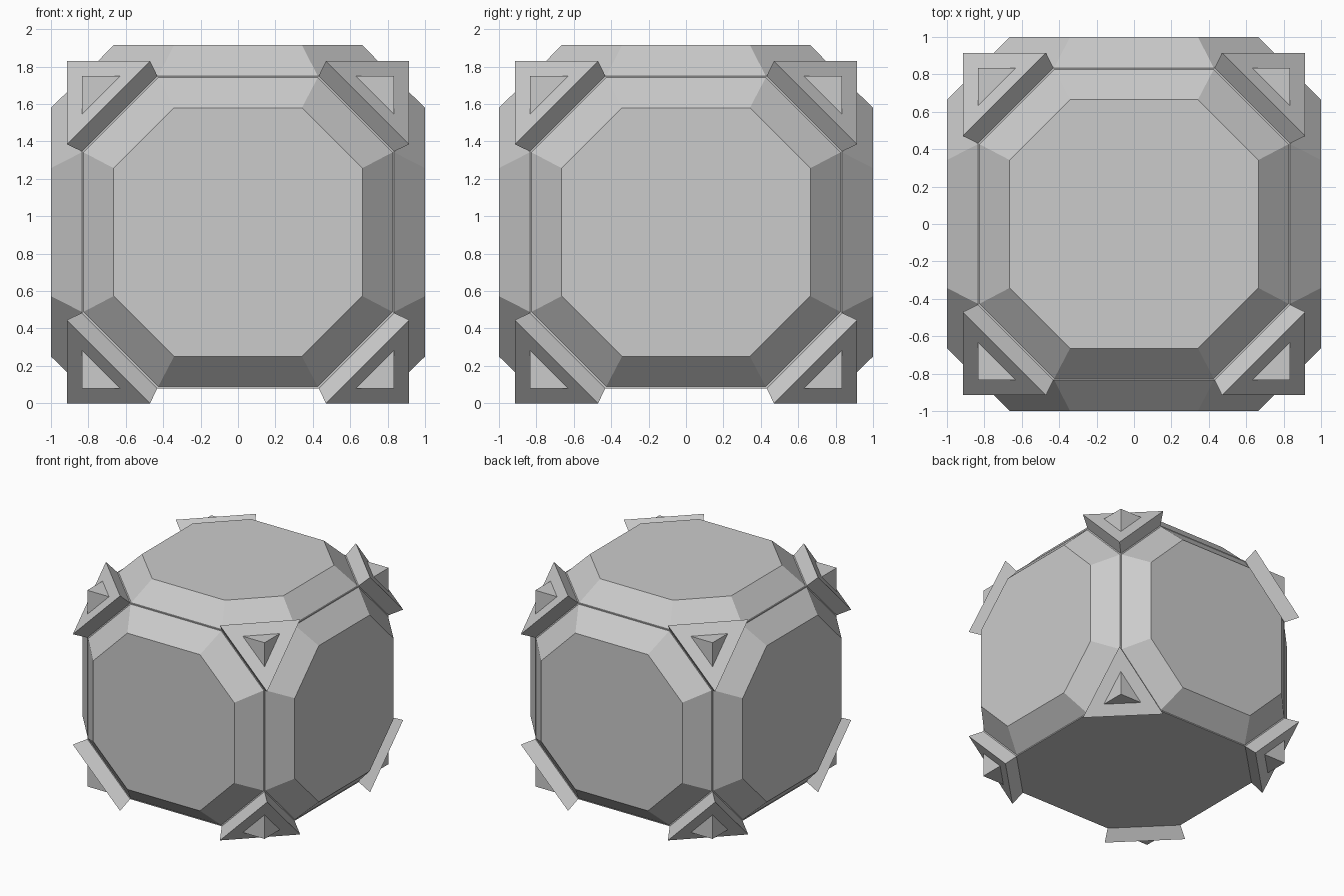
import bpy, bmesh
from itertools import product
from mathutils import Vector, Matrix

if "Cube" in bpy.data.objects:
    bpy.data.objects.remove(bpy.data.objects["Cube"])

CZ = 0.915        # height of the cube centre
CORE = 0.835      # half size of the inner cube


def make_object(name, bm, rot=Matrix.Identity(4)):
    bmesh.ops.recalc_face_normals(bm, faces=bm.faces)
    mesh = bpy.data.meshes.new(name)
    bm.transform(Matrix.Translation((0, 0, CZ)) @ rot)
    bm.to_mesh(mesh)
    bm.free()
    obj = bpy.data.objects.new(name, mesh)
    bpy.context.collection.objects.link(obj)
    return obj


def loft(bottom, top):
    """Closed solid between two matching outlines."""
    bm = bmesh.new()
    a = [bm.verts.new(p) for p in bottom]
    b = [bm.verts.new(p) for p in top]
    n = len(a)
    bm.faces.new(a)
    bm.faces.new(b)
    for i in range(n):
        bm.faces.new((a[i], a[(i + 1) % n], b[(i + 1) % n], b[i]))
    return bm


def octagon(half, cut, z):
    pts = []
    for sx, sy in ((1, 1), (-1, 1), (-1, -1), (1, -1)):
        pair = [(sx * half, sy * cut, z), (sx * cut, sy * half, z)]
        pts += pair if sx * sy > 0 else pair[::-1]
    return pts


# Inner cube; its corners poke through the brackets and its base is bare
bm = bmesh.new()
bmesh.ops.create_cube(bm, size=2 * CORE)
make_object("core", bm)

# Raised bevelled panels on the top and the four sides
sides = {"top": (0, 0, 1), "front": (0, -1, 0), "back": (0, 1, 0),
         "left": (-1, 0, 0), "right": (1, 0, 0)}
for side, axis in sides.items():
    rot = Vector((0, 0, 1)).rotation_difference(Vector(axis)).to_matrix().to_4x4()
    bm = loft(octagon(0.829, 0.428, CORE - 0.003), octagon(0.665, 0.342, 1.0))
    make_object(side + "_panel", bm, rot)


# Triangular brackets on all eight corners
def triangle(far, near, s):
    rows = ((near, far, far), (far, near, far), (far, far, near))
    return [[c * k for c, k in zip(row, s)] for row in rows]


for s in product((-1, 1), repeat=3):
    make_object("corner_bracket", loft(triangle(0.832, 0.43, s),
                                       triangle(0.915, 0.47, s)))
